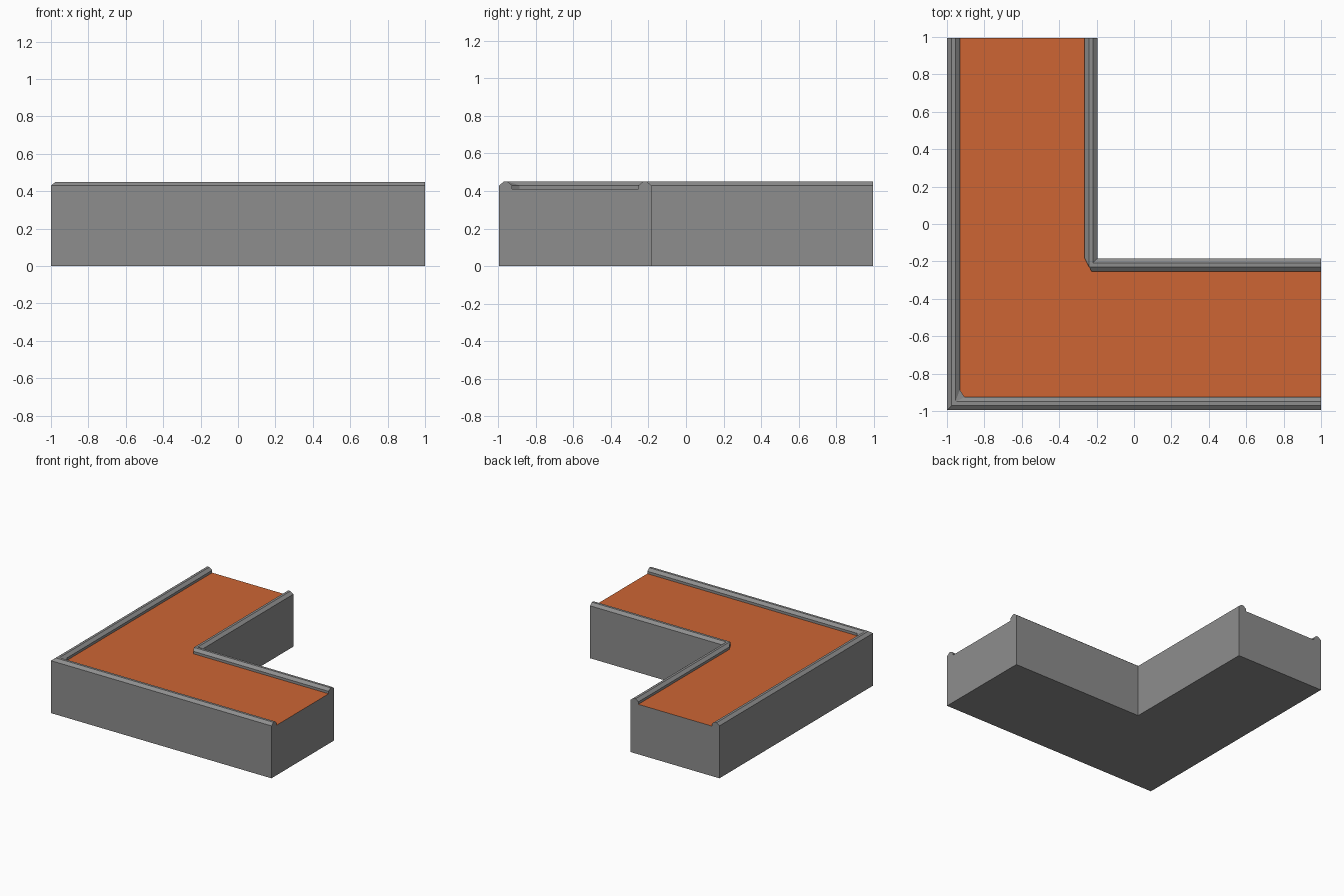
import bpy, bmesh
from mathutils import Vector

if "Cube" in bpy.data.objects:
    bpy.data.objects.remove(bpy.data.objects["Cube"])

def material(name, rgb):
    m = bpy.data.materials.new(name)
    m.diffuse_color = (*rgb, 1)
    m.use_nodes = True
    m.node_tree.nodes["Principled BSDF"].inputs["Base Color"].default_value = m.diffuse_color
    return m

GREY = material("stone grey", (0.27, 0.27, 0.27))
ORANGE = material("orange felt", (0.61, 0.13, 0.034))

X, Y = 1.0, 0.995          # half sizes of the footprint
IX, IY = -0.195, -0.184    # reentrant corner of the L
DECK, SHOULDER, TOP = 0.41, 0.43, 0.45
W = 0.069                  # curb width

def finish(name, bm, mats):
    bmesh.ops.remove_doubles(bm, verts=bm.verts, dist=1e-5)
    bmesh.ops.recalc_face_normals(bm, faces=bm.faces)
    me = bpy.data.meshes.new(name)
    bm.to_mesh(me)
    bm.free()
    for m in mats:
        me.materials.append(m)
    ob = bpy.data.objects.new(name, me)
    bpy.context.collection.objects.link(ob)
    return ob

# L-shaped block with an orange deck on top
bm = bmesh.new()
outline = [(-X, -Y), (X, -Y), (X, IY), (IX, IY), (IX, Y), (-X, Y)]
base = bm.faces.new([bm.verts.new((x, y, 0)) for x, y in outline])
ext = bmesh.ops.extrude_face_region(bm, geom=[base], use_keep_orig=True)
for v in ext["geom"]:
    if isinstance(v, bmesh.types.BMVert):
        v.co.z = DECK
for f in bm.faces:
    f.material_index = int(all(v.co.z > DECK - 0.01 for v in f.verts))
finish("lane_block", bm, [GREY, ORANGE])

# Curb cross-section: distance from the wall face, height
PROFILE = [(0, DECK), (0, SHOULDER), (0.025, TOP), (0.045, TOP), (W, SHOULDER), (W, DECK)]

def curb(name, cx, cy, side, cut_y, cut_x):
    """Curb along both legs; the deck-side edge of its corner is cut off."""
    bm = bmesh.new()
    rings = [[], [], [], []]
    for d, z in PROFILE:
        px, py = cx + side * d, cy + side * d
        cut = d == W
        points = [(px, Y), (px, py + cut * cut_y), (px + cut * cut_x, py), (X, py)]
        for ring, (x, y) in zip(rings, points):
            ring.append(bm.verts.new(Vector((x, y, z))))
    for a, b in zip(rings, rings[1:]):
        for i in range(len(PROFILE) - 1):
            bm.faces.new((a[i], a[i + 1], b[i + 1], b[i]))
    bm.faces.new(rings[0])
    bm.faces.new(rings[-1])
    bmesh.ops.dissolve_degenerate(bm, dist=1e-5, edges=bm.edges)
    return finish(name, bm, [GREY])

curb("outer_curb", -X, -Y, 1, 0.04, 0.025)
curb("inner_curb", IX, IY, -1, 0.07, 0.036)
